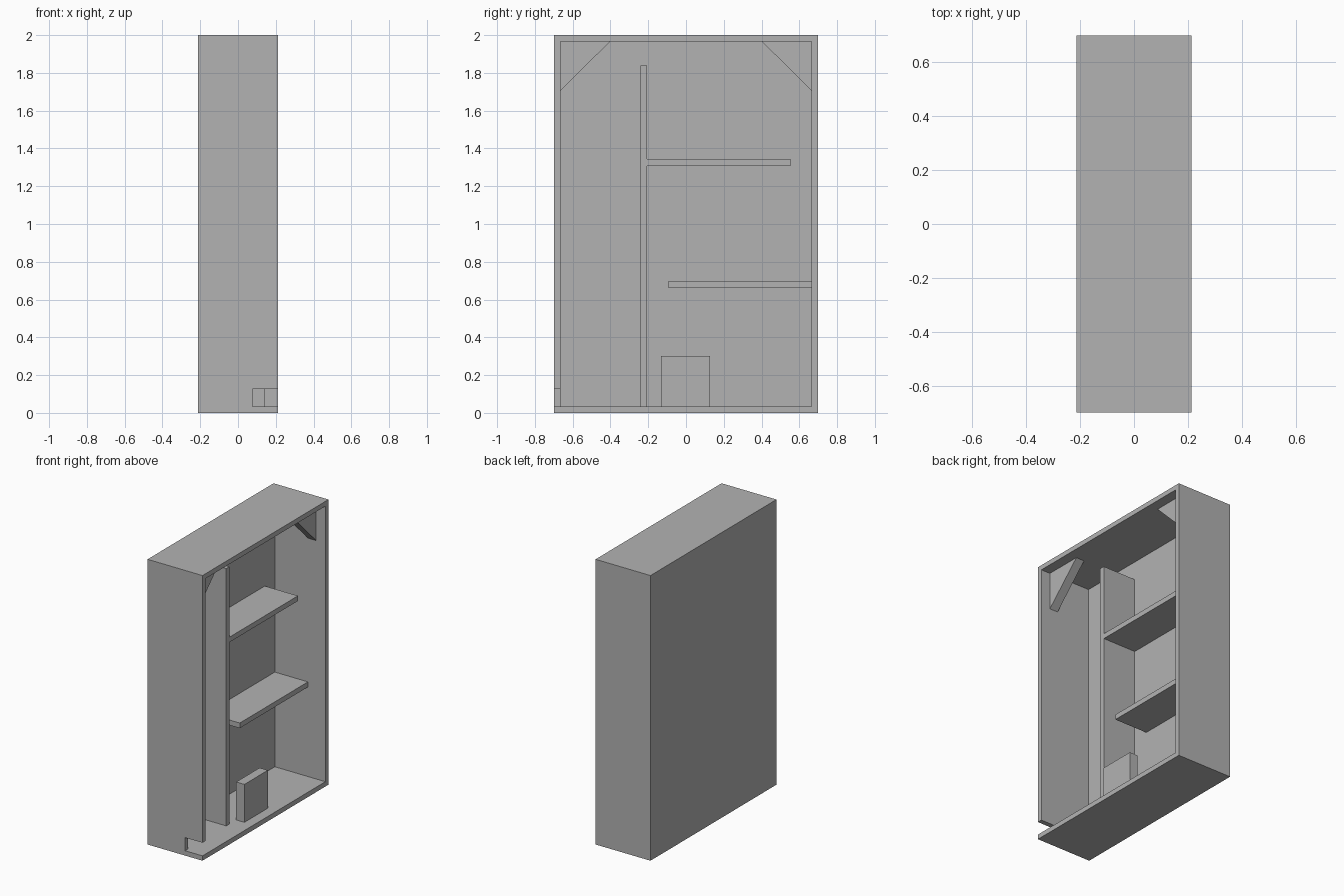
import bpy
import bmesh
from mathutils import Vector

cube = bpy.data.objects.get("Cube")
if cube:
    bpy.data.objects.remove(cube, do_unlink=True)

# One plain grey for the whole model
grey = bpy.data.materials.new("plain_grey")
grey.use_nodes = True
colour = (0.448, 0.448, 0.448, 1)
grey.diffuse_color = colour
grey.node_tree.nodes["Principled BSDF"].inputs["Base Color"].default_value = colour

# Overall half depth, half width, height and wall thickness
X, Y, Z, T = 0.213, 0.698, 2.0, 0.034
IN_Y, IN_Z = Y - T, Z - T      # inner faces of side walls and roof
BACK = -X + T                  # inner face of the back panel
SHELF_X = 0.078                # front edge of the shelves and divider
FRONT_X = 0.142                # front face of block and braces


def prism(name, axis, outline, lo, hi):
    """Extrude a 2D outline along x (outline is y, z) or y (outline is x, z)."""
    bm = bmesh.new()
    place = (lambda a, b: (lo, a, b)) if axis == "x" else (lambda a, b: (a, lo, b))
    face = bm.faces.new([bm.verts.new(place(a, b)) for a, b in outline])
    moved = bmesh.ops.extrude_face_region(bm, geom=[face])["geom"]
    step = Vector((hi - lo, 0, 0)) if axis == "x" else Vector((0, hi - lo, 0))
    bmesh.ops.translate(bm, vec=step, verts=[v for v in moved if isinstance(v, bmesh.types.BMVert)])
    bmesh.ops.recalc_face_normals(bm, faces=bm.faces)
    mesh = bpy.data.meshes.new(name)
    bm.to_mesh(mesh)
    bm.free()
    mesh.materials.append(grey)
    obj = bpy.data.objects.new(name, mesh)
    bpy.context.collection.objects.link(obj)
    return obj


def box(name, x, y, z):
    outline = [(y[0], z[0]), (y[1], z[0]), (y[1], z[1]), (y[0], z[1])]
    return prism(name, "x", outline, *x)


# Cabinet shell, open towards +x
box("floor_panel", (-X, X), (-Y, Y), (0, T))
box("roof_panel", (-X, X), (-Y, Y), (IN_Z, Z))
box("back_panel", (-X, BACK), (-IN_Y, IN_Y), (T, IN_Z))
box("rear_wall", (-X, X), (IN_Y, Y), (T, IN_Z))

# Front wall with a notch at its lower open corner
notch_x, notch_z = SHELF_X, 0.126
prism("front_wall", "y",
      [(-X, T), (notch_x, T), (notch_x, notch_z), (X, notch_z), (X, IN_Z), (-X, IN_Z)],
      -Y, -IN_Y)

# Divider and the two staggered shelves
div_y = (-0.242, -0.206)
box("divider", (BACK, SHELF_X), div_y, (T, 1.838))
box("upper_shelf", (BACK, SHELF_X), (div_y[1], 0.553), (1.308, 1.344))
box("lower_shelf", (BACK, SHELF_X), (-0.092, IN_Y), (0.662, 0.698))

# Block standing on the floor
box("floor_block", (SHELF_X, FRONT_X), (-0.132, 0.128), (T, 0.3))

# Triangular braces in the two upper corners
for side, name in ((-1, "front_corner_brace"), (1, "rear_corner_brace")):
    prism(name, "x",
          [(side * IN_Y, IN_Z), (side * 0.402, IN_Z), (side * IN_Y, 1.706)],
          SHELF_X, FRONT_X)
